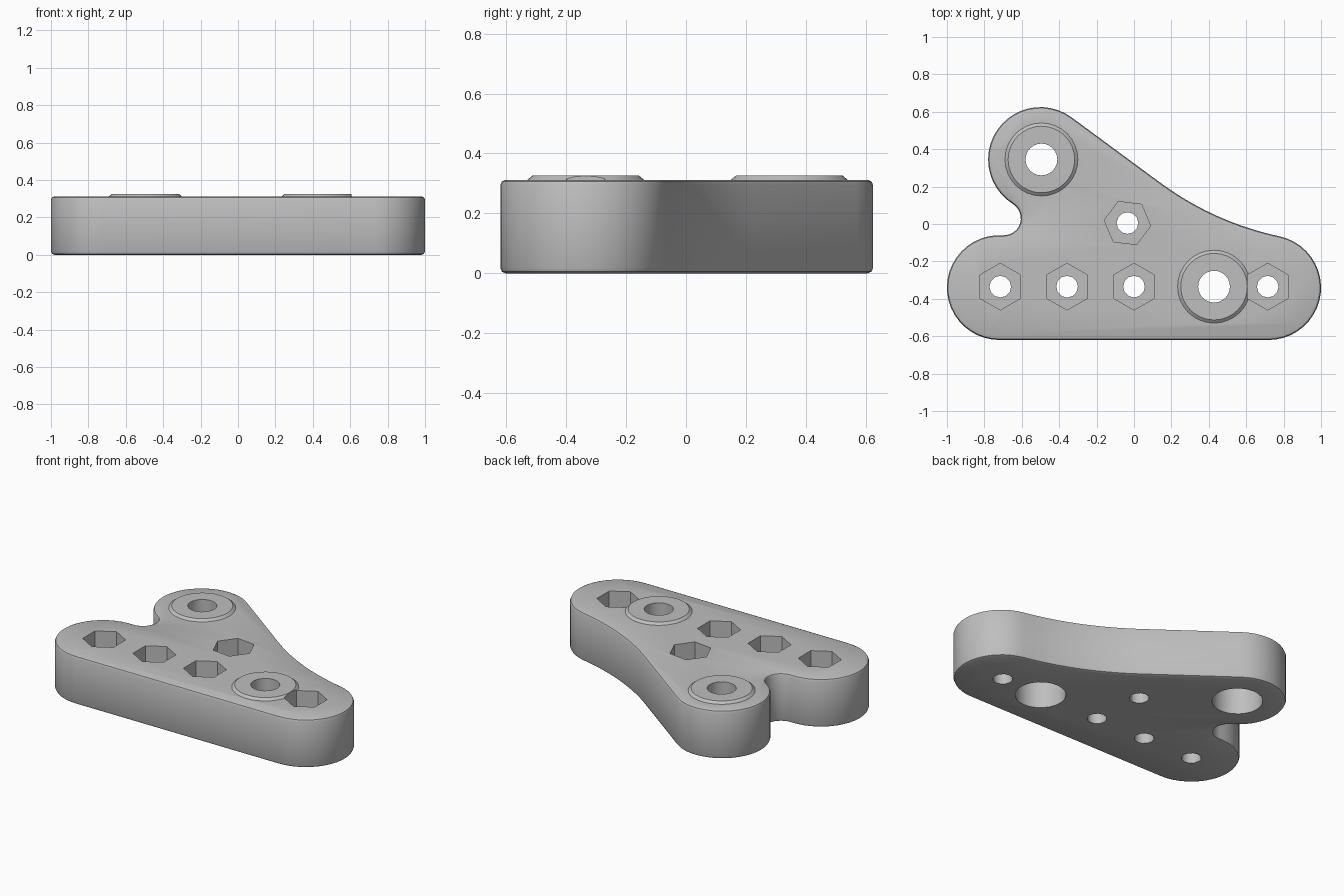
import bpy, bmesh
from math import cos, sin, radians

if "Cube" in bpy.data.objects:
    bpy.data.objects.remove(bpy.data.objects["Cube"])

HEIGHT = 0.312
grey = bpy.data.materials.new("plain grey")
grey.use_nodes = True
colour = (0.52, 0.52, 0.52, 1)
grey.diffuse_color = colour
grey.node_tree.nodes["Principled BSDF"].inputs["Base Color"].default_value = colour


def make_object(name, bm):
    bmesh.ops.recalc_face_normals(bm, faces=bm.faces[:])
    mesh = bpy.data.meshes.new(name)
    bm.to_mesh(mesh)
    bm.free()
    mesh.materials.append(grey)
    obj = bpy.data.objects.new(name, mesh)
    bpy.context.collection.objects.link(obj)
    return obj


def arc(x, y, r, start, end, steps):
    angles = [radians(start + (end - start) * i / steps) for i in range(steps + 1)]
    return [(x + r * cos(a), y + r * sin(a)) for a in angles]


def prism(name, x, y, levels, sides, turn=0):
    """Closed stack of polygon rings; levels are (radius, z)."""
    bm = bmesh.new()
    rings = []
    for r, z in levels:
        points = arc(x, y, r, turn, turn + 360, sides)[:-1]
        rings.append([bm.verts.new((px, py, z)) for px, py in points])
    for low, high in zip(rings, rings[1:]):
        for i in range(sides):
            j = (i + 1) % sides
            bm.faces.new((low[i], low[j], high[j], high[i]))
    bm.faces.new(rings[0])
    bm.faces.new(rings[-1])
    return make_object(name, bm)


def combine(target, tool, operation):
    mod = target.modifiers.new(tool.name, "BOOLEAN")
    mod.operation = operation
    mod.solver = "EXACT"
    mod.object = tool
    bpy.context.view_layer.objects.active = target
    bpy.ops.object.modifier_apply(modifier=mod.name)
    bpy.data.objects.remove(tool)


# Three-lobed plate outline with a broad hollow and a tight notch
outline = (arc(0.72, -0.34, 0.28, -90, 78, 20)
           + arc(1.121, 1.548, 1.65, 258, 233.6, 10)[1:]
           + arc(-0.5, 0.345, 0.28, 53.6, 238, 22)
           + arc(-0.695, 0.03, 0.09, 58, -94, 12)[1:-1]
           + arc(-0.72, -0.34, 0.28, 86, 270, 22))
bm = bmesh.new()
base = bm.faces.new([bm.verts.new((x, y, 0)) for x, y in outline])
top = bmesh.ops.extrude_face_region(bm, geom=[base], use_keep_orig=True)["geom"]
bmesh.ops.translate(bm, verts=[v for v in top if isinstance(v, bmesh.types.BMVert)],
                    vec=(0, 0, HEIGHT))
rims = [e for e in bm.edges if abs(e.verts[0].co.z - e.verts[1].co.z) < 0.01]
bmesh.ops.bevel(bm, geom=rims, offset=0.018, segments=2, profile=0.5, affect="EDGES")
plate = make_object("bracket_plate", bm)

# Raised bosses around stepped holes, wide below and narrow above
for x, y in ((-0.495, 0.345), (0.428, -0.335)):
    boss = prism("boss", x, y, ((0.195, 0.25), (0.195, HEIGHT), (0.178, 0.326)), 32)
    combine(plate, boss, "UNION")
for x, y in ((-0.495, 0.345), (0.428, -0.335)):
    hole = prism("stepped_hole", x, y,
                 ((0.148, -0.1), (0.148, 0.2), (0.085, 0.2), (0.085, 0.5)), 24)
    combine(plate, hole, "DIFFERENCE")

# Hexagonal nut pockets over small bolt holes
nuts = [(x, -0.335, 30) for x in (-0.715, -0.358, 0, 0.715)] + [(-0.035, 0.005, -7)]
for x, y, turn in nuts:
    pocket = prism("nut_pocket", x, y, ((0.125, 0.15), (0.125, 0.5)), 6, turn)
    combine(plate, pocket, "DIFFERENCE")
    bolt = prism("bolt_hole", x, y, ((0.058, -0.1), (0.058, 0.5)), 12)
    combine(plate, bolt, "DIFFERENCE")

# Smooth rounded walls, crisp hexagons
bpy.ops.object.select_all(action="DESELECT")
plate.select_set(True)
bpy.context.view_layer.objects.active = plate
bpy.ops.object.shade_smooth_by_angle(angle=radians(35))
